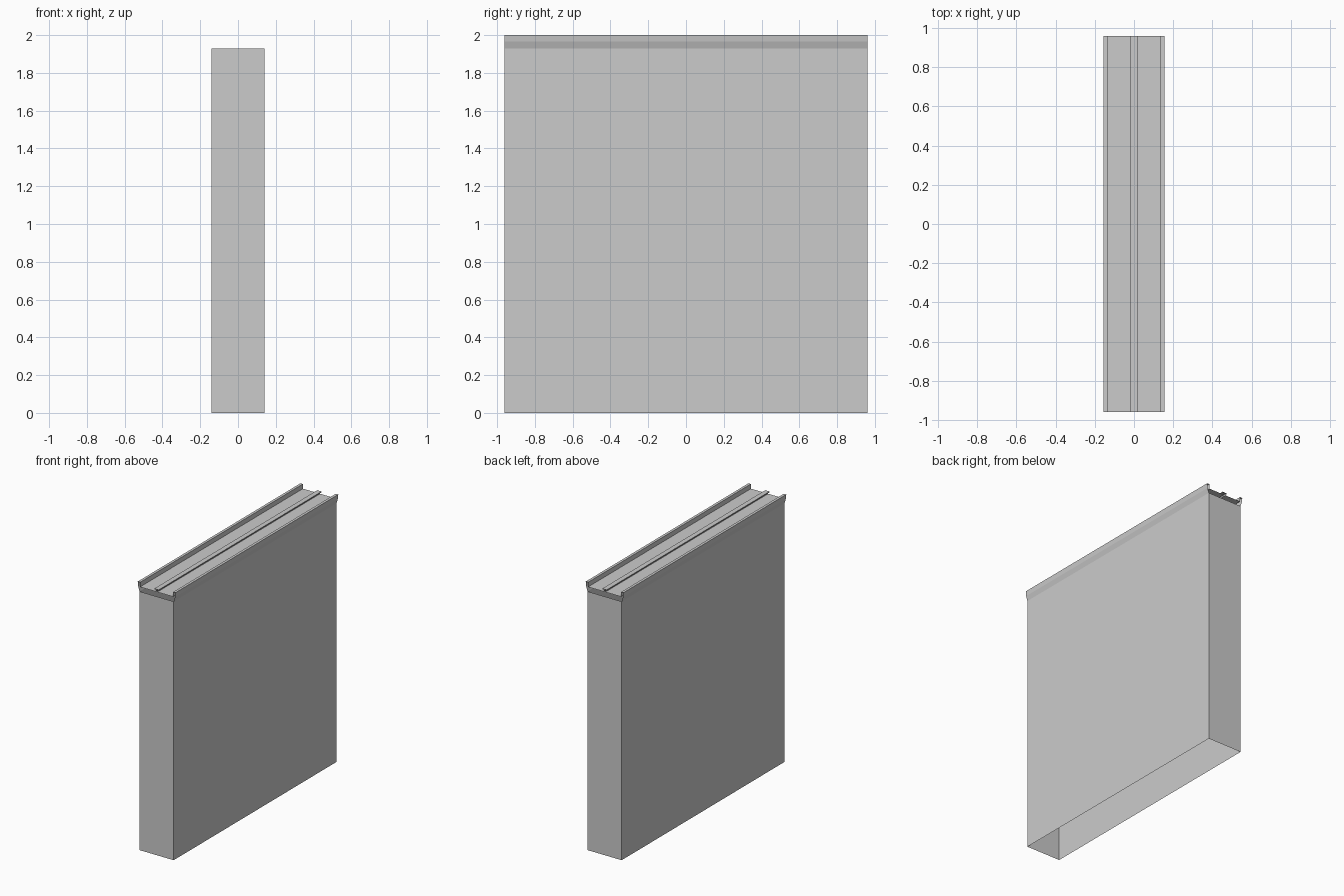
import bpy

if "Cube" in bpy.data.objects:
    bpy.data.objects.remove(bpy.data.objects["Cube"])

HALF_Y = 0.96
HALF_X = 0.141
WALL_TOP = 1.93


def sheet(name, verts, faces):
    mesh = bpy.data.meshes.new(name)
    mesh.from_pydata(verts, [], faces)
    mesh.update()
    obj = bpy.data.objects.new(name, mesh)
    bpy.context.collection.objects.link(obj)
    return obj


# Four thin walls, open at the top and the bottom
corners = [(-HALF_X, -HALF_Y), (HALF_X, -HALF_Y), (HALF_X, HALF_Y), (-HALF_X, HALF_Y)]
verts = [(x, y, z) for z in (0, WALL_TOP) for x, y in corners]
sheet("wall_body", verts, [(i, (i + 1) % 4, (i + 1) % 4 + 4, i + 4) for i in range(4)])

# Cap rail: half profile from the wall, over the flared lip, along the floor to the T rib
half = [(HALF_X, WALL_TOP), (0.152, 1.965), (0.156, 2.0), (0.136, 2.0),
        (0.136, 1.965), (0.006, 1.965), (0.006, 1.979), (0.018, 1.979), (0.018, 1.985)]
profile = half + [(-x, z) for x, z in reversed(half)]
n = len(profile)

# Sweep the profile along the wall, leaving the ends open
verts = [(x, y, z) for y in (-HALF_Y, HALF_Y) for x, z in profile]
sheet("cap_rail", verts, [(i, i + 1, i + 1 + n, i + n) for i in range(n - 1)])
